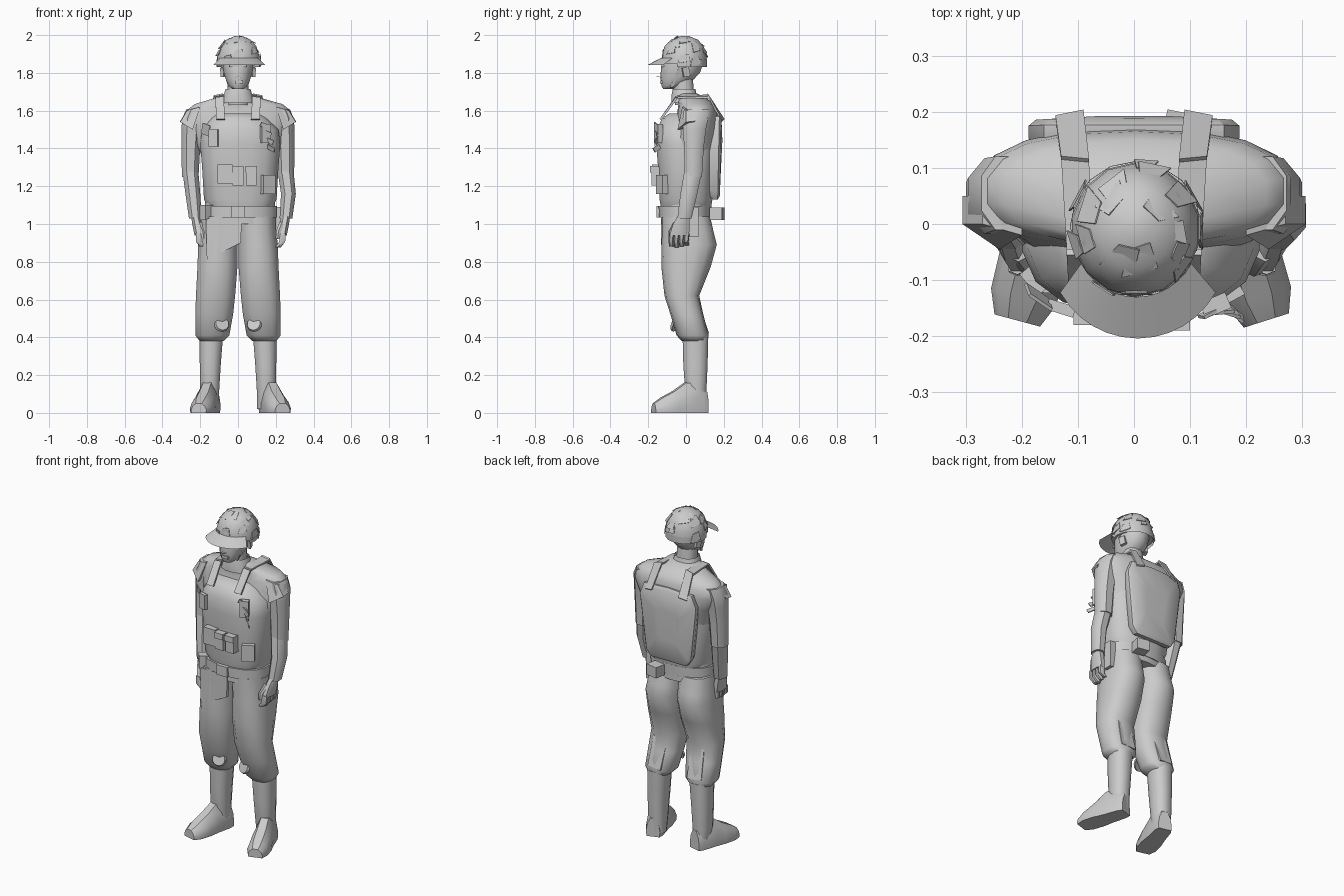
import bpy, bmesh, math, random
from mathutils import Vector

random.seed(4)
grey = bpy.data.materials.new("plain grey")
grey.diffuse_color = (0.6, 0.6, 0.6, 1)


def finish(name, bm, angle=35):
    bmesh.ops.recalc_face_normals(bm, faces=bm.faces)
    me = bpy.data.meshes.new(name)
    bm.to_mesh(me)
    bm.free()
    me.materials.append(grey)
    ob = bpy.data.objects.new(name, me)
    bpy.context.collection.objects.link(ob)
    bpy.ops.object.select_all(action='DESELECT')
    ob.select_set(True)
    bpy.context.view_layer.objects.active = ob
    bpy.ops.object.shade_smooth_by_angle(angle=math.radians(angle))
    return ob


def skin(name, rings, caps=True, angle=35):
    """Bridge equal-length rings of points."""
    bm = bmesh.new()
    vs = [[bm.verts.new(p) for p in r] for r in rings]
    n = len(vs[0])
    for a, b in zip(vs, vs[1:]):
        for i in range(n):
            bm.faces.new((a[i], a[(i + 1) % n], b[(i + 1) % n], b[i]))
    if caps:
        bm.faces.new(vs[0])
        bm.faces.new(vs[-1])
    return finish(name, bm, angle)


def oval(cx, cy, z, rx, ry, n=12, e=0.85):
    pts = []
    for i in range(n):
        a = 2 * math.pi * (i + 0.5) / n
        c, s = math.cos(a), math.sin(a)
        pts.append((cx + rx * math.copysign(abs(c) ** e, c),
                    cy + ry * math.copysign(abs(s) ** e, s), z))
    return pts


def loft(name, rows, side=1, n=12, e=0.85, caps=True, angle=45):
    """Rows: centre x, centre y, height, x radius, y radius."""
    return skin(name, [oval(side * x, y, z, rx, ry, n, e) for x, y, z, rx, ry in rows], caps, angle)


def box(name, c, size, rot=(0, 0, 0)):
    bm = bmesh.new()
    bmesh.ops.create_cube(bm, size=1)
    for v in bm.verts:
        v.co = Vector(a * b for a, b in zip(v.co, size))
    ob = finish(name, bm)
    ob.location, ob.rotation_euler = c, rot
    return ob


def plate(name, pts, depth):
    """Thin slab from an outline, thickened by a vector."""
    d = Vector(depth)
    return skin(name, [[Vector(p) for p in pts], [Vector(p) + d for p in pts]])


# Shirt with broad shoulders, neck and collar
loft("shirt", [(.01, 0, 1.0, .195, .13), (.01, 0, 1.15, .185, .13), (.01, .01, 1.35, .2, .145),
               (.005, .05, 1.48, .25, .125), (.003, .06, 1.55, .285, .112), (.003, .06, 1.6, .28, .105),
               (.003, .055, 1.635, .235, .095), (.0, .03, 1.665, .13, .08), (0, 0, 1.69, .075, .06)],
     n=18, angle=60)
loft("neck", [(0, -.005, 1.63, .06, .055), (0, -.02, 1.8, .055, .055)])
loft("collar", [(0, 0, 1.64, .095, .08), (0, -.01, 1.675, .08, .07), (0, -.01, 1.715, .068, .062)], caps=False)

# Vest body
loft("vest", [(.012, 0, 1.09, .175, .135), (.012, 0, 1.13, .195, .142), (.012, 0, 1.3, .205, .15),
              (.012, 0, 1.42, .215, .16), (.012, .005, 1.5, .205, .16), (.005, .015, 1.56, .15, .145),
              (0, .03, 1.585, .12, .12)], n=16, e=.75, angle=50)

# Vest pouches and patches
box("wide_pouch", (-.068, -.16, 1.265), (.08, .04, .1))
for x in (0, .07):
    box("magazine_pouch", (x, -.16, 1.255), (.056, .045, .1))
    box("pouch_flap", (x, -.17, 1.29), (.06, .04, .035))
box("side_pouch", (.155, -.12, 1.21), (.07, .05, .1), (0, 0, .5))
box("chest_patch", (-.13, -.15, 1.455), (.05, .02, .09), (0, 0, -.3))
box("chest_radio", (.145, -.145, 1.48), (.05, .03, .1), (0, 0, .4))
for i in range(4):
    box("webbing_tab", (.14 + .012 * i, -.155, 1.52 - .04 * i), (.05, .006, .025),
        (.3, .4, .5 - .4 * i))
box("webbing_tab", (-.17, -.13, 1.5), (.05, .006, .06), (.2, .3, -.6))

# Front and back shoulder straps
for s in (-1, 1):
    plate("front_strap", [(s * .115, -.13, 1.55), (s * .07, -.13, 1.55),
                          (s * .075, -.045, 1.67), (s * .12, -.045, 1.665)], (0, -.01, .006))
    plate("shoulder_strap", [(s * .12, -.045, 1.665), (s * .075, -.045, 1.67),
                             (s * .08, .11, 1.675), (s * .13, .12, 1.665)], (0, 0, .01))
    plate("back_strap", [(s * .13, .115, 1.675), (s * .08, .11, 1.685),
                         (s * .09, .198, 1.55), (s * .14, .188, 1.54)], (0, .006, .006))

# Back pack panel, narrowing toward the bottom
pack = [(-.12, 1.13), (.12, 1.13), (.15, 1.17), (.188, 1.5), (.16, 1.57),
        (0, 1.58), (-.16, 1.57), (-.188, 1.5), (-.15, 1.17)]
skin("back_pack", [[(x * k, y + .02 * (z - 1.35), 1.35 + (z - 1.35) * k) for x, z in pack]
                   for k, y in ((.9, .11), (1, .15), (1, .172), (.93, .183), (.4, .188))], angle=35)

# Belt with pouches
loft("belt", [(.01, -.005, 1.035, .2, .14), (.01, -.005, 1.095, .2, .142)], n=16)
box("belt_buckle", (0, -.148, 1.065), (.07, .015, .06))
box("rear_belt_pouch", (.09, .165, 1.055), (.075, .065, .065), (0, 0, -.2))
box("side_belt_pouch", (.205, .04, 1.01), (.04, .05, .16))
box("front_belt_pouch", (-.165, -.09, 1.06), (.06, .05, .08), (0, 0, .7))

for s, side in ((-1, "right"), (1, "left")):
    o = .014 * s  # the two hands and feet are not quite mirrored
    # Sleeves with a shoulder flap
    loft(side + "_upper_sleeve", [(.225, .055, 1.61, .05, .07), (.24, .05, 1.56, .06, .072),
                                  (.245, .045, 1.5, .058, .065), (.25, .042, 1.4, .053, .055),
                                  (.253, .038, 1.25, .047, .05)], s, n=8)
    plate(side + "_shoulder_flap", [(s * .2, -.02, 1.62), (s * .27, 0, 1.6), (s * .306, 0, 1.54),
                                    (s * .24, -.045, 1.5)], (0, .05, .005))
    loft(side + "_forearm", [(.252, .038, 1.28, .045, .05), (.253 + o, .015, 1.16, .042, .048),
                             (.24 + o, -.008, 1.03, .036, .04)], s, n=8)
    # Hand, fingers and thumb
    loft(side + "_palm", [(.24 + o, -.01, 1.05, .025, .03), (.23 + o, -.025, 1.0, .028, .047),
                          (.22 + o, -.035, .94, .026, .055)], s, n=8)
    for i in range(4):
        y = -.076 + .027 * i
        loft(side + "_finger", [(.222 + o, y, .95, .018, .014), (.22 + o, y - .004, .905, .018, .013),
                                (.198 + o, y, .875 + .005 * abs(i - 1), .015, .012)], s, n=6)
    loft(side + "_thumb", [(.22 + o, -.05, 1.01, .017, .017), (.2 + o, -.08, .96, .015, .014),
                           (.195 + o, -.08, .92, .011, .011)], s, n=6)

    # Trouser leg, gathered above the boot
    loft(side + "_trouser_leg", [(.1, 0, 1.04, .1, .128), (.102, .01, .95, .104, .138),
                                 (.106, .017, .89, .107, .146), (.109, .0, .77, .108, .13),
                                 (.119, -.022, .62, .106, .092), (.126, .005, .52, .102, .087),
                                 (.136, .035, .41, .092, .085), (.139, .045, .38, .065, .067)],
         s, n=14, angle=60)
    # Knee pad and rear knee fold
    bm = bmesh.new()
    bmesh.ops.create_cone(bm, cap_ends=True, segments=10, radius1=.042, radius2=.036, depth=.014)
    knee = finish(side + "_knee_pad", bm)
    knee.location, knee.rotation_euler = (s * .085, -.062, .47), (math.radians(72), 0, s * -.3)
    plate(side + "_knee_fold", [(s * .08, .07, .58), (s * .17, .07, .6),
                                (s * .18, .112, .43), (s * .09, .122, .42)], (0, -.03, 0))

    # Boot shaft
    loft(side + "_boot_shaft", [(.142, .05, .4, .064, .07), (.147, .05, .25, .057, .066),
                                (.15, .052, .12, .052, .058), (.145, .06, .02, .045, .045)],
         s, n=12, angle=50)
    # Foot swept from heel to toe, pointing outward
    rings = []
    heel, toe = Vector((.14 + o / 2, .108, 0)), Vector((.222 + o, -.172, 0))
    across = Vector((toe.y - heel.y, heel.x - toe.x, 0)).normalized()
    for t, w, h in ((0, .04, .11), (.1, .05, .15), (.4, .054, .16), (.62, .062, .115),
                    (.85, .06, .08), (1, .042, .05)):
        c = heel.lerp(toe, t)
        ring = []
        for u, v in ((-.95, 0), (.95, 0), (1, .3), (.8, .7), (.4, 1), (-.4, 1), (-.8, .7), (-1, .3)):
            p = c + across * (u * w)
            ring.append((s * p.x, p.y, v * h))
        rings.append(ring)
    skin(side + "_foot", rings)
    # Ear and chin strap
    box(side + "_ear", (s * .08, .0, 1.805), (.018, .035, .05), (.2, 0, s * .3))
    plate(side + "_chin_strap", [(s * .084, -.03, 1.85), (s * .084, -.015, 1.85),
                                 (s * .045, -.07, 1.725), (s * .045, -.085, 1.725)], (s * .006, 0, -.003))

# Shirt tail over the thighs
plate("shirt_tail", [(-.17, -.122, 1.03), (-.165, -.122, .81), (.015, -.132, .9), (.02, -.132, 1.03)], (0, .02, 0))

# Head with nose, brow and mouth
loft("head", [(0, -.095, 1.715, .03, .026), (0, -.07, 1.732, .05, .06), (0, -.047, 1.765, .066, .087),
              (0, -.03, 1.8, .077, .104), (0, -.02, 1.85, .084, .11), (0, -.015, 1.9, .08, .1)],
     e=.95, n=14, angle=55)
plate("nose", [(0, -.126, 1.835), (-.02, -.126, 1.775), (0, -.158, 1.78), (.02, -.126, 1.775)], (0, .015, 0))
box("brow", (0, -.124, 1.838), (.09, .015, .014))
box("mouth", (.005, -.126, 1.752), (.042, .022, .016))

# Helmet shell, rear skirt and brim
loft("helmet", [(.003, -.01, 1.85, .116, .12), (.003, -.01, 1.89, .113, .118), (.003, -.01, 1.94, .097, .104),
                (.003, -.008, 1.975, .066, .072), (.003, -.005, 1.995, .02, .02)], n=14, e=1, angle=50)
skirt = [[(.003 + r * math.cos(a), -.005 + r * math.sin(a), z) for a in
          [math.pi * (-.12 + 1.24 * i / 10) for i in range(11)]] for r, z in ((.117, 1.87), (.116, 1.83))]
bm = bmesh.new()
rows = [[bm.verts.new(p) for p in r] for r in skirt]
for i in range(10):
    bm.faces.new((rows[0][i], rows[0][i + 1], rows[1][i + 1], rows[1][i]))
finish("helmet_skirt", bm)
arc = [math.pi * (1.16 + .68 * i / 12) for i in range(13)]
outer = [(.007 + .158 * math.cos(a), -.046 + .158 * math.sin(a), 1.842) for a in arc]
inner = [(.004 + .112 * math.cos(a), -.015 + .115 * math.sin(a), 1.88) for a in arc]
bm = bmesh.new()
rows = [[bm.verts.new(p) for p in r] for r in (outer, inner)]
for i in range(12):
    bm.faces.new((rows[0][i], rows[0][i + 1], rows[1][i + 1], rows[1][i]))
finish("helmet_brim", bm)

# Ragged cloth scraps over the helmet
for i in range(20):
    a, t = 2 * math.pi * i / 9 + random.uniform(-.2, .2), random.uniform(-.1, 1.2)
    d = Vector((math.cos(a) * math.cos(t), math.sin(a) * math.cos(t), math.sin(t)))
    c = Vector((.003 + d.x * .115, -.008 + d.y * .118, 1.867 + d.z * .122))
    q = d.to_track_quat('Z', 'Y').to_euler()
    q.rotate_axis('X', random.uniform(-.2, .2))
    w, h = random.uniform(.02, .035), random.uniform(.02, .035)
    scrap = plate("cloth_scrap", [(-w, -h, 0), (w, -h * .6, 0), (w * .7, h, 0), (-w * .5, h * .7, 0)], (0, 0, .003))
    scrap.location, scrap.rotation_euler = c, q
